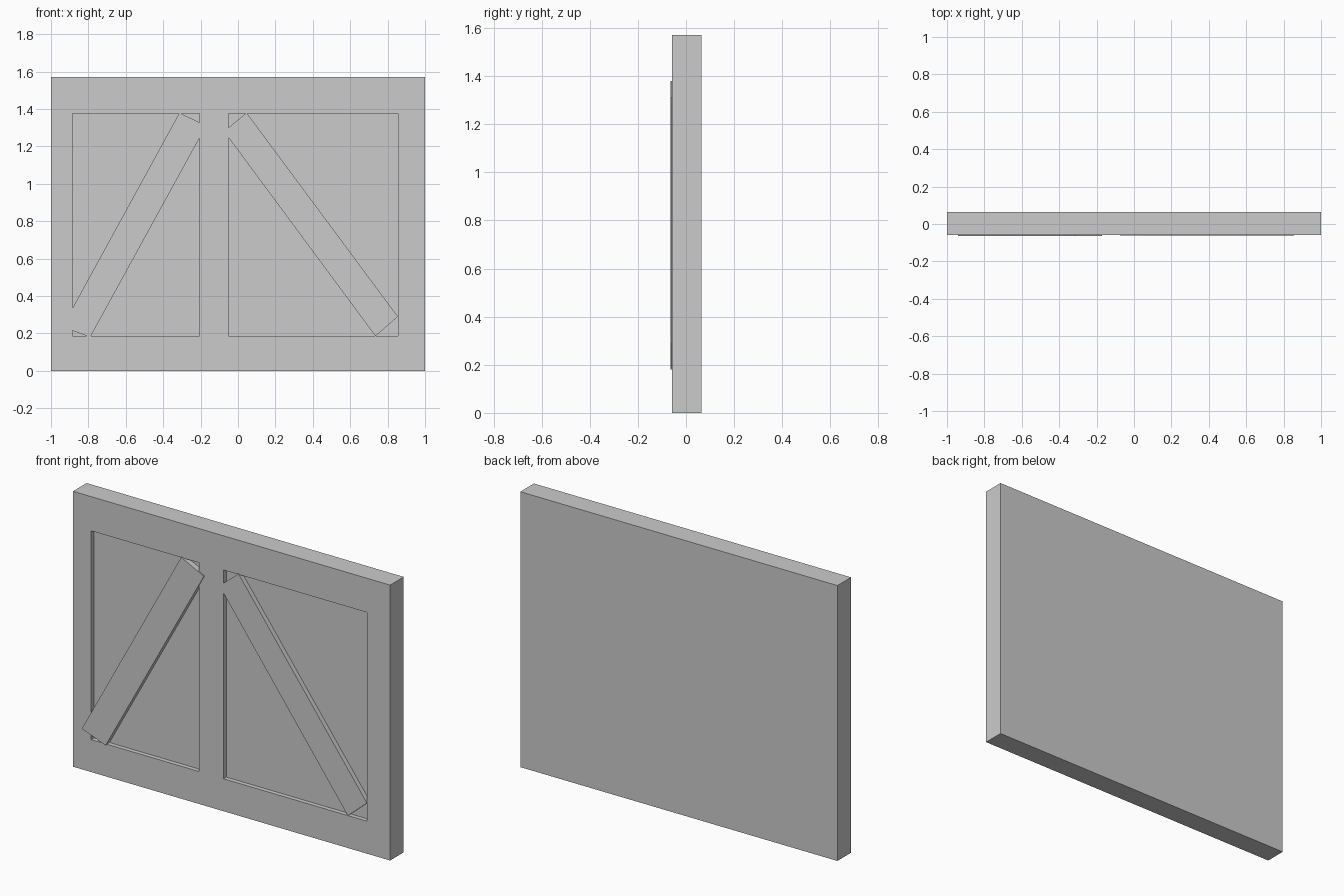
import bpy, bmesh

if "Cube" in bpy.data.objects:
    bpy.data.objects.remove(bpy.data.objects["Cube"])

FRONT, BACK, FLOOR = -0.058, 0.0645, -0.033


def prism(name, outline, y0, y1):
    """Extrude an (x, z) outline along y from y0 to y1."""
    bm = bmesh.new()
    face = bm.faces.new([bm.verts.new((x, y0, z)) for x, z in outline])
    ext = bmesh.ops.extrude_face_region(bm, geom=[face])
    verts = [g for g in ext["geom"] if isinstance(g, bmesh.types.BMVert)]
    bmesh.ops.translate(bm, verts=verts, vec=(0, y1 - y0, 0))
    bmesh.ops.recalc_face_normals(bm, faces=bm.faces)
    mesh = bpy.data.meshes.new(name)
    bm.to_mesh(mesh)
    bm.free()
    obj = bpy.data.objects.new(name, mesh)
    bpy.context.collection.objects.link(obj)
    return obj


def rect(x0, x1, z0, z1):
    return [(x0, z0), (x1, z0), (x1, z1), (x0, z1)]


# Door slab
door = prism("door_slab", rect(-1, 1, 0, 1.57), FRONT, BACK)

# Two shallow recessed panels cut into the front
for side, x0, x1 in (("left", -0.885, -0.205), ("right", -0.05, 0.855)):
    cutter = prism(side + "_recess_cutter", rect(x0, x1, 0.185, 1.375), -0.2, FLOOR)
    mod = door.modifiers.new(side + "_recess", "BOOLEAN")
    mod.operation = "DIFFERENCE"
    mod.solver = "EXACT"
    mod.object = cutter
    bpy.context.view_layer.objects.active = door
    bpy.ops.object.modifier_apply(modifier=mod.name)
    bpy.data.objects.remove(cutter)

# Diagonal braces, standing slightly proud of the frame
prism("left_brace", [(-0.94, 0.235), (-0.79, 0.18), (-0.17, 1.31), (-0.313, 1.38)],
      -0.0645, FLOOR + 0.005)
prism("right_brace", [(0.735, 0.185), (0.855, 0.29), (0.046, 1.38), (-0.075, 1.28)],
      -0.0605, FLOOR + 0.005)
